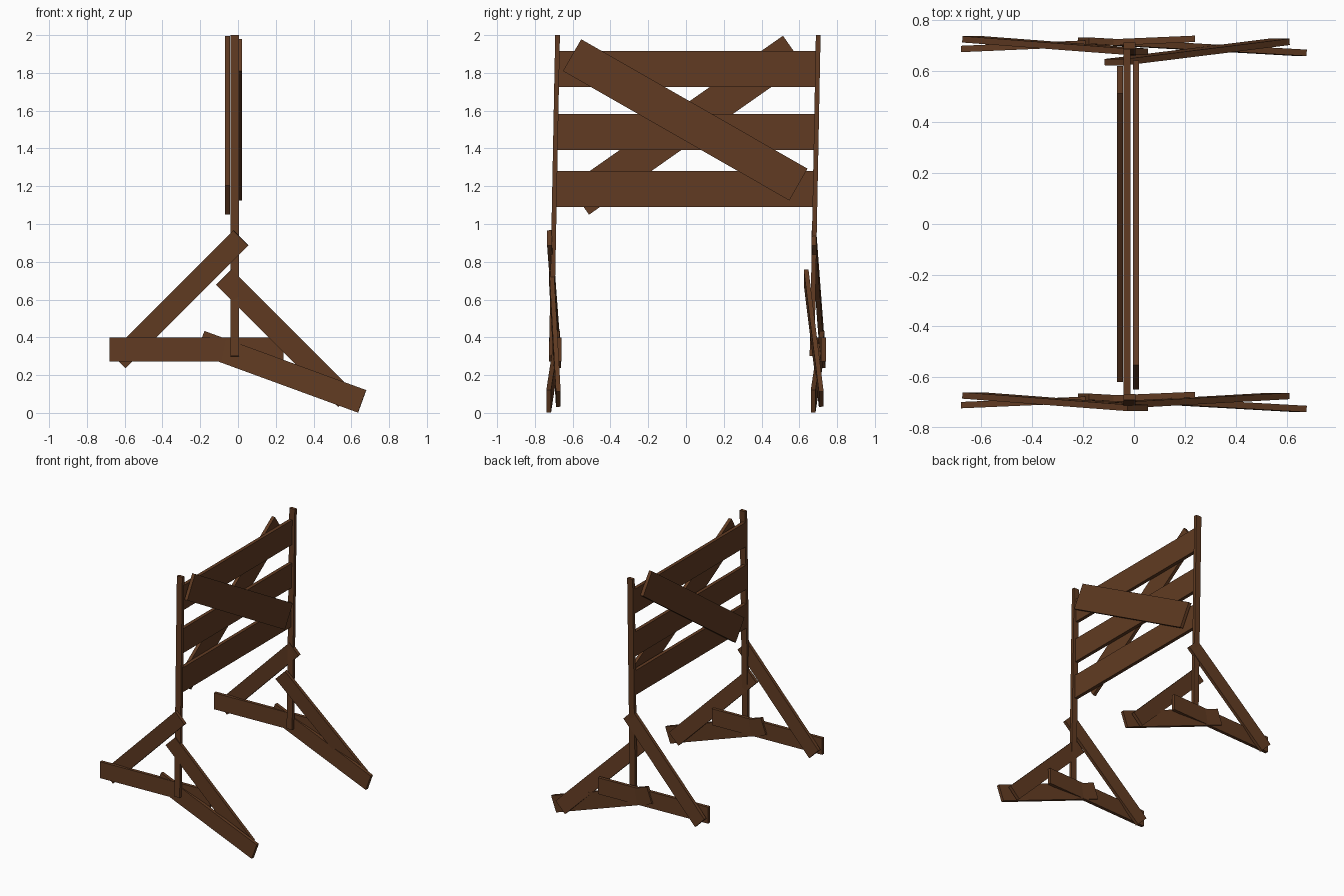
import bpy
import bmesh
from mathutils import Vector, Matrix

if "Cube" in bpy.data.objects:
    bpy.data.objects.remove(bpy.data.objects["Cube"])

wood = bpy.data.materials.new("dark brown wood")
wood.diffuse_color = (0.12, 0.044, 0.016, 1)
wood.use_nodes = True
wood.node_tree.nodes["Principled BSDF"].inputs["Base Color"].default_value = wood.diffuse_color


def board(name, p, q, width, thick, normal):
    """Plank running from p to q, its broad face turned towards normal."""
    p, q = Vector(p), Vector(q)
    along = (q - p).normalized()
    side = Vector(normal).cross(along).normalized()
    face = along.cross(side)
    frame = Matrix((along * (q - p).length, side * width, face * thick)).transposed().to_4x4()
    frame.translation = (p + q) / 2
    bm = bmesh.new()
    bmesh.ops.create_cube(bm, size=1, matrix=frame)
    bmesh.ops.recalc_face_normals(bm, faces=bm.faces)
    mesh = bpy.data.meshes.new(name)
    bm.to_mesh(mesh)
    bm.free()
    mesh.materials.append(wood)
    obj = bpy.data.objects.new(name, mesh)
    bpy.context.collection.objects.link(obj)
    return obj


X, Y = (1, 0, 0), (0, 1, 0)
T = 0.025

# Two end frames: the far one repeats the near one, with one looser brace
for end, dy, post_dy, brace_dy in (("near", 0, 0, (0, 0)), ("far", 1.4, 1.38, (-0.052, -0.008))):
    board(end + "_post", (-0.017, -0.713 + post_dy, 0.3), (-0.017, -0.68 + post_dy, 2.0),
          0.047, T, Y)
    board(end + "_level_foot", (-0.68, -0.712 + dy, 0.335), (0.24, -0.672 + dy, 0.335),
          0.127, T, Y)
    board(end + "_sloping_foot", (-0.199, -0.679 + dy, 0.374), (0.657, -0.727 + dy, 0.061),
          0.127, T, Y)
    board(end + "_back_brace", (-0.635, -0.674 + dy, 0.277), (0.015, -0.723 + dy, 0.927),
          0.113, T, Y)
    board(end + "_front_brace", (-0.075, -0.712 + dy + brace_dy[0], 0.719),
          (0.571, -0.676 + dy + brace_dy[1], 0.073), 0.115, T, Y)

# Three level slats between the posts
for i, (z, shift) in enumerate(((1.185, -0.008), (1.487, -0.003), (1.82, 0.003))):
    board("slat_%d" % (i + 1), (-0.027, -0.685 + shift, z), (-0.027, 0.69 + shift, z),
          0.19, 0.027, X)

# Crossed planks, one on each side of the slats
board("cross_plank_front", (0.008, -0.603, 1.894), (0.008, 0.595, 1.209), 0.194, T, X)
board("cross_plank_back", (-0.055, -0.567, 1.126), (-0.055, 0.567, 1.92), 0.187, T, X)
